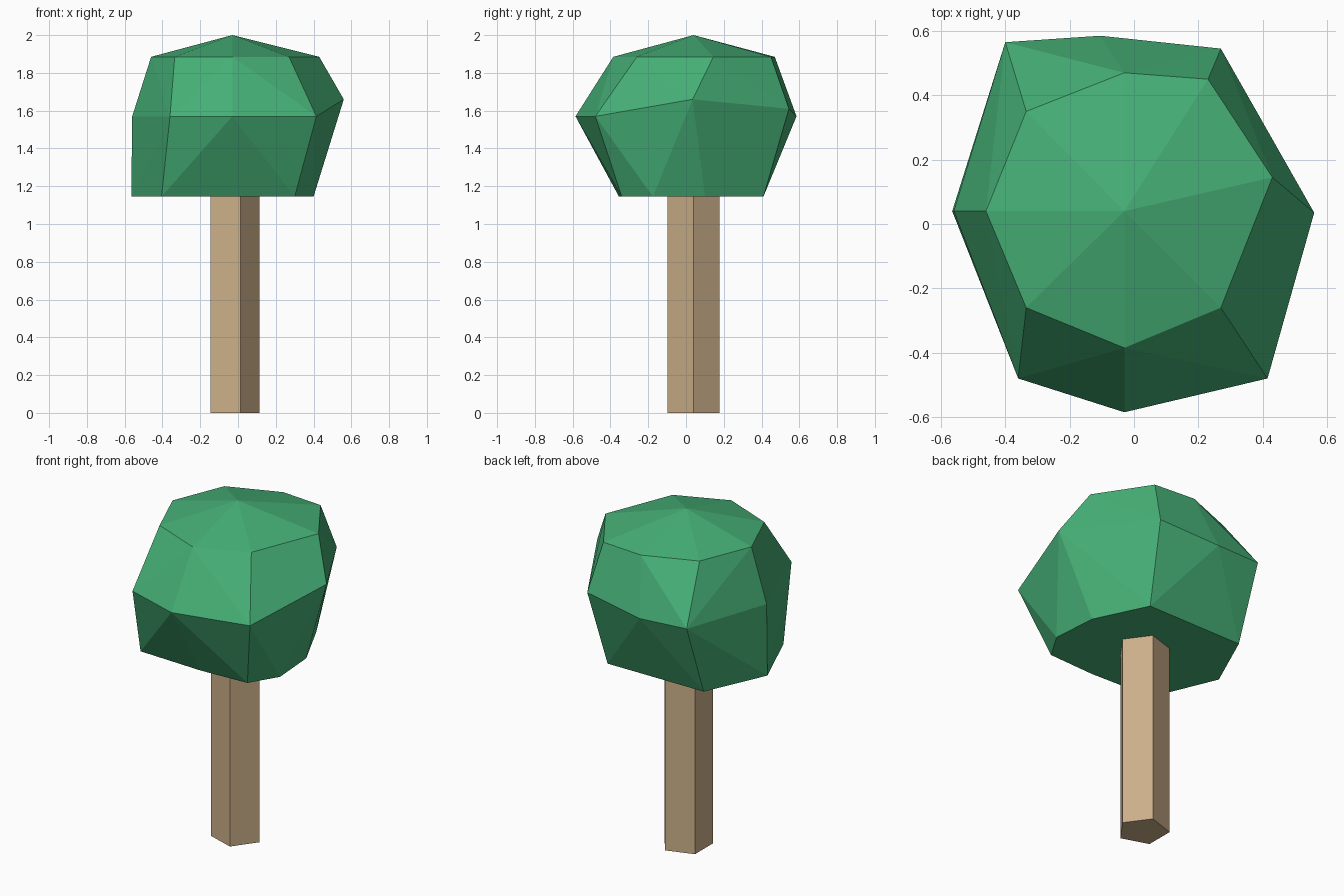
import bpy, bmesh
from mathutils import Matrix

if "Cube" in bpy.data.objects:
    bpy.data.objects.remove(bpy.data.objects["Cube"])

CX, CY = -0.03, 0.04  # shared axis of trunk and canopy


def finish(name, bm, color):
    bmesh.ops.recalc_face_normals(bm, faces=bm.faces)
    mesh = bpy.data.meshes.new(name)
    bm.to_mesh(mesh)
    bm.free()
    mat = bpy.data.materials.new(name + "_material")
    mat.diffuse_color = color
    mat.use_nodes = True
    mat.node_tree.nodes["Principled BSDF"].inputs["Base Color"].default_value = mat.diffuse_color
    mesh.materials.append(mat)
    obj = bpy.data.objects.new(name, mesh)
    bpy.context.collection.objects.link(obj)
    return obj


# Trunk: five-sided prism, one corner pointing to +x
TRUNK_TOP = 1.16
bm = bmesh.new()
bmesh.ops.create_cone(bm, cap_ends=True, segments=5, radius1=0.144, radius2=0.144,
                      depth=TRUNK_TOP)
corner = max(bm.verts, key=lambda v: v.co.y)  # cone starts with a corner on +y
turn = -1.5707963 if corner.co.y > 0.143 else 0.0
bmesh.ops.transform(bm, verts=bm.verts,
                    matrix=Matrix.Translation((CX, CY, TRUNK_TOP / 2)) @ Matrix.Rotation(turn, 4, 'Z'))
finish("trunk", bm, (0.60, 0.43, 0.25, 1))

# Canopy: three irregular eight-sided rings and an apex, wrapped in a faceted hull
lower = [(-.565, .04), (-.405, -.34), (0, -.355), (.30, -.34),
         (.40, -.175), (.38, .10), (.23, .41), (-.40, .405)]
upper = [(-.46, .04), (-.335, -.26), (-.03, -.385), (.27, -.26),
         (.43, .145), (.23, .45), (-.03, .47), (-.335, .35)]
middle = [(-.56, .04, 1.57), (-.36, -.48, 1.57), (-.03, -.585, 1.57), (.415, -.48, 1.57),
          (.56, .035, 1.66), (.27, .545, 1.61), (-.105, .585, 1.57), (-.40, .565, 1.58)]
points = [(x, y, 1.145) for x, y in lower] + middle
points += [(x, y, 1.885) for x, y in upper] + [(CX, CY, 2.0)]

bm = bmesh.new()
for p in points:
    bm.verts.new(p)
bmesh.ops.convex_hull(bm, input=bm.verts)
finish("canopy", bm, (0.06, 0.43, 0.18, 1))
